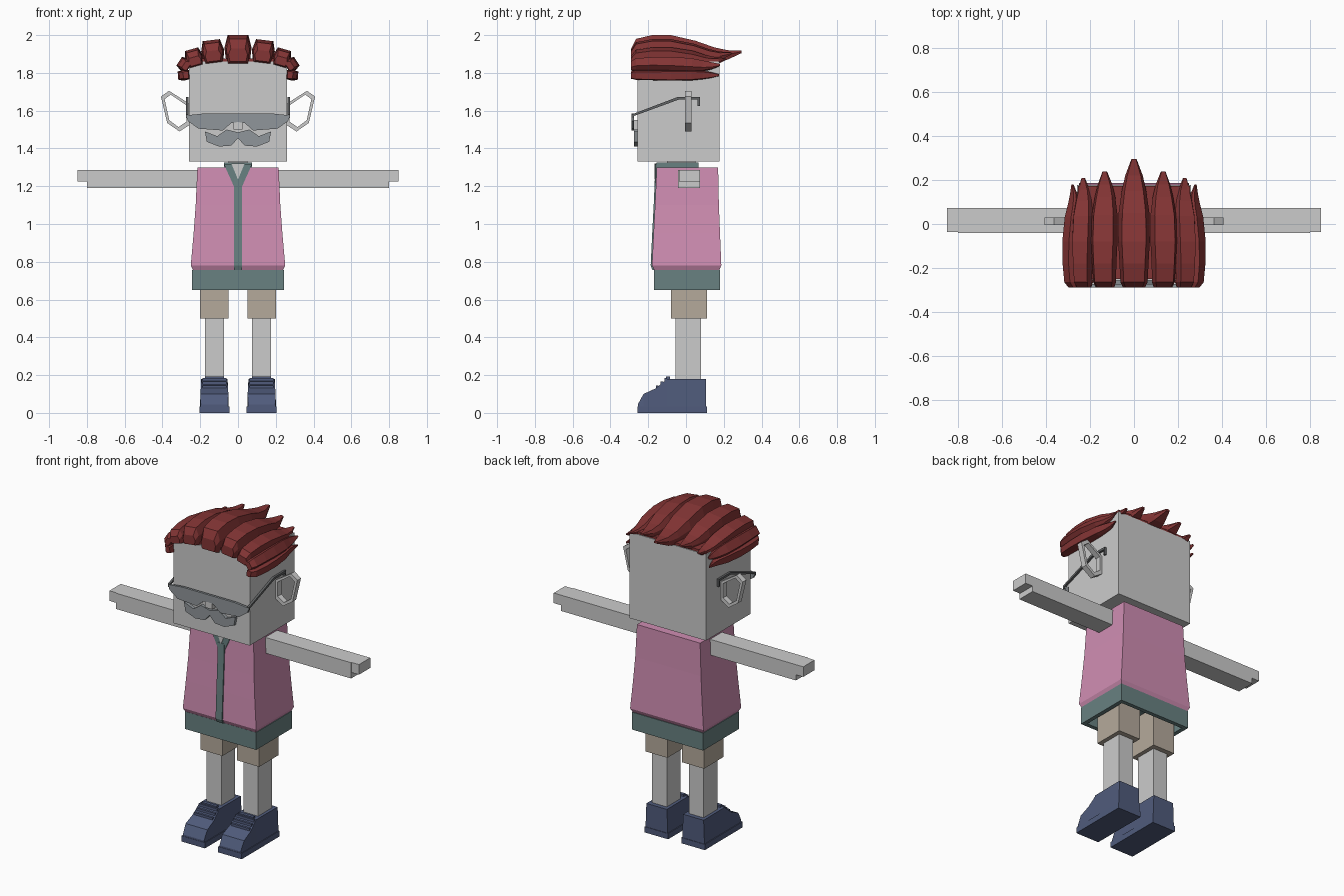
import bpy
from math import radians, sin, cos

default = bpy.data.objects.get("Cube")
if default:
    bpy.data.objects.remove(default, do_unlink=True)

import bmesh


def material(name, r, g, b):
    m = bpy.data.materials.new(name)
    m.use_nodes = True
    m.diffuse_color = (r, g, b, 1)
    m.node_tree.nodes["Principled BSDF"].inputs["Base Color"].default_value = (r, g, b, 1)
    return m


SKIN = material("pale_grey", .6, .6, .6)
PINK = material("pink", .63, .27, .45)
TEAL = material("teal", .14, .22, .22)
TAN = material("tan", .46, .4, .33)
NAVY = material("navy", .08, .105, .2)
RED = material("dark_red", .23, .035, .035)
GREY = material("lens_grey", .28, .305, .325)
DARK = material("frame_grey", .12, .125, .13)


def loft(name, rings, mat):
    """Skin equal-length rings of points and cap both ends."""
    bm = bmesh.new()
    loops = [[bm.verts.new(p) for p in ring] for ring in rings]
    for a, b in zip(loops, loops[1:]):
        for i in range(len(a)):
            j = (i + 1) % len(a)
            bm.faces.new((a[i], a[j], b[j], b[i]))
    bm.faces.new(loops[0])
    bm.faces.new(loops[-1])
    bmesh.ops.recalc_face_normals(bm, faces=bm.faces)
    mesh = bpy.data.meshes.new(name)
    bm.to_mesh(mesh)
    bm.free()
    mesh.materials.append(mat)
    ob = bpy.data.objects.new(name, mesh)
    bpy.context.collection.objects.link(ob)
    return ob


def rect(z, hx, y0, y1):
    return [(-hx, y0, z), (hx, y0, z), (hx, y1, z), (-hx, y1, z)]


def box(name, x, y, z, mat):
    rings = [[(x[0], y[0], h), (x[1], y[0], h), (x[1], y[1], h), (x[0], y[1], h)] for h in z]
    return loft(name, rings, mat)


def plate(name, outline, y0, y1, mat):
    """Extrude an x-z outline along y."""
    return loft(name, [[(x, y, z) for x, z in outline] for y in (y0, y1)], mat)


def symmetric(half):
    """Complete an outline that starts and ends on x = 0."""
    return half + [(-x, z) for x, z in reversed(half[1:-1])]


# Head, nose and neck
box("head", (-.26, .26), (-.257, .177), (1.33, 1.86), SKIN)
box("nose", (-.024, .024), (-.285, -.25), (1.5, 1.55), SKIN)
box("neck", (-.05, .05), (-.1, .05), (1.28, 1.34), SKIN)

# Jacket with flared hem, zip strip and collar
loft("jacket", [rect(*r) for r in (
    (.755, .238, -.168, .175), (.78, .25, -.18, .187), (.95, .235, -.172, .18),
    (1.1, .224, -.164, .174), (1.3, .215, -.155, .17))], PINK)
loft("front_strip", [rect(z, .022, y, -.1) for z, y in
     ((.757, -.178), (.78, -.187), (.95, -.179), (1.1, -.171), (1.24, -.165))], TEAL)
box("collar", (-.075, .075), (-.155, .065), (1.29, 1.325), TEAL)
plate("collar_front", symmetric([(0, 1.19), (.022, 1.2), (.075, 1.318), (0, 1.318)]), -.163, -.15, TEAL)
plate("open_neck", symmetric([(0, 1.235), (.035, 1.32), (0, 1.32)]), -.167, -.15, SKIN)

# Hollow shirt hem below the jacket
loft("shirt_hem", [rect(.757, .243, -.17, .18), rect(.65, .243, -.17, .18),
                   rect(.65, .218, -.145, .155), rect(.74, .218, -.145, .155)], TEAL)

# Glasses and moustache
lens = [(0, 1.585), (.18, 1.585), (.275, 1.575), (.265, 1.545), (.21, 1.505),
        (.08, 1.495), (.035, 1.535), (0, 1.54)]
plate("sunglasses", symmetric(lens), -.288, -.274, GREY)
moustache = [(0, 1.455), (.035, 1.415), (.1, 1.41), (.165, 1.435), (.175, 1.49),
             (.11, 1.465), (.06, 1.5), (0, 1.485)]
plate("moustache", symmetric(moustache), -.276, -.25, GREY)

# Lock stations: y, underside, top, half width
LOCK = [(-.29, 0, .07, .05), (-.265, -.01, .12, .062), (-.18, -.01, .14, .066),
        (-.08, -.01, .14, .072), (.05, -.01, .11, .07), (.15, -.005, .075, .056),
        (.22, .01, .06, .04), (.295, .045, .058, .012)]


def hair_lock(name, x0, z0, tilt, wide, high, tip):
    c, s = cos(radians(tilt)), sin(radians(tilt))
    rings = []
    for y, lo, hi, w in LOCK:
        if y > 0:
            y *= tip / .295
        mid = lo + .55 * (hi - lo)
        section = [(-.85 * w, lo), (.85 * w, lo), (w, mid), (.76 * w, hi), (-.76 * w, hi), (-w, mid)]
        rings.append([(x0 + u * wide * c + v * high * s, y, z0 - u * wide * s + v * high * c)
                      for u, v in section])
    loft(name, rings, RED)


# Hair
box("hair_base", (-.255, .255), (-.25, .172), (1.845, 1.875), RED)
hair_lock("centre_lock", 0, 1.86, 0, 1, 1, .295)

ear_outer = [(.255, 1.635), (.365, 1.705), (.408, 1.675), (.375, 1.535), (.31, 1.49), (.255, 1.525)]
ear_centre = (.33, 1.605)

# Shoe stations: y, top height, half width of the top
SHOE = [(-.255, .045, .072), (-.225, .1, .074), (-.16, .13, .072), (-.1, .18, .068), (.107, .18, .07)]

for side, s in (("left", 1), ("right", -1)):
    def span(a, b):
        return (s * a, s * b)

    # Side locks, from the crown down to the temple
    for part, x, z, tilt, wide, high, tip in (
            ("inner", .128, 1.862, 7, .84, .8, .24), ("outer", .222, 1.842, 16, .66, .62, .21),
            ("upper_temple", .262, 1.83, 57, .5, .42, .18), ("lower_temple", .262, 1.79, 95, .4, .4, .176)):
        hair_lock(f"{side}_{part}_lock", s * x, z, s * tilt, wide, high, tip)

    # Open ear ring
    inner = [(ear_centre[0] + .75 * (x - ear_centre[0]), ear_centre[1] + .8 * (z - ear_centre[1]))
             for x, z in ear_outer]
    rings = [[(s * x, y, z) for x, z in pts] for pts, y in
             ((ear_outer, -.005), (ear_outer, .03), (inner, .03), (inner, -.005), (ear_outer, -.005))]
    ear = loft(f"{side}_ear", rings, SKIN)
    bm = bmesh.new()
    bm.from_mesh(ear.data)
    bmesh.ops.delete(bm, geom=[f for f in bm.faces if len(f.verts) > 4], context="FACES_ONLY")
    bmesh.ops.remove_doubles(bm, verts=bm.verts, dist=.0001)
    bmesh.ops.recalc_face_normals(bm, faces=bm.faces)
    bm.to_mesh(ear.data)
    bm.free()

    # Glasses temple with a hook behind the ear
    arm = [(-.288, 1.56), (-.288, 1.58), (-.045, 1.672), (.073, 1.672), (.073, 1.625),
           (.062, 1.625), (.062, 1.658), (-.04, 1.658), (-.275, 1.572), (-.275, 1.56)]
    loft(f"{side}_temple", [[(s * x, y, z) for y, z in arm] for x in (.263, .276)], DARK)

    # Arm and hand
    box(f"{side}_arm", span(.19, .8), (-.042, .073), (1.19, 1.287), SKIN)
    box(f"{side}_hand", span(.79, .85), (-.037, .073), (1.225, 1.287), SKIN)

    # Leg
    box(f"{side}_shorts", span(.05, .2), (-.08, .11), (.5, .745), TAN)
    box(f"{side}_leg", span(.075, .175), (-.055, .08), (.15, .52), SKIN)

    # Shoe with sole, tongue and laces
    cx = s * .125
    loft(f"{side}_shoe", [[(cx - .077, y, 0), (cx + .077, y, 0), (cx + w, y, top), (cx - w, y, top)]
                          for y, top, w in SHOE], NAVY)
    box(f"{side}_sole", span(.045, .205), (-.257, .11), (0, .035), NAVY)
    box(f"{side}_tongue", span(.075, .175), (-.105, -.085), (.15, .192), NAVY)
    for i in range(3):
        y, z = -.158 + i * .022, .126 + i * .019
        box(f"{side}_lace_{i + 1}", span(.062, .188), (y, y + .013), (z, z + .02), NAVY)
